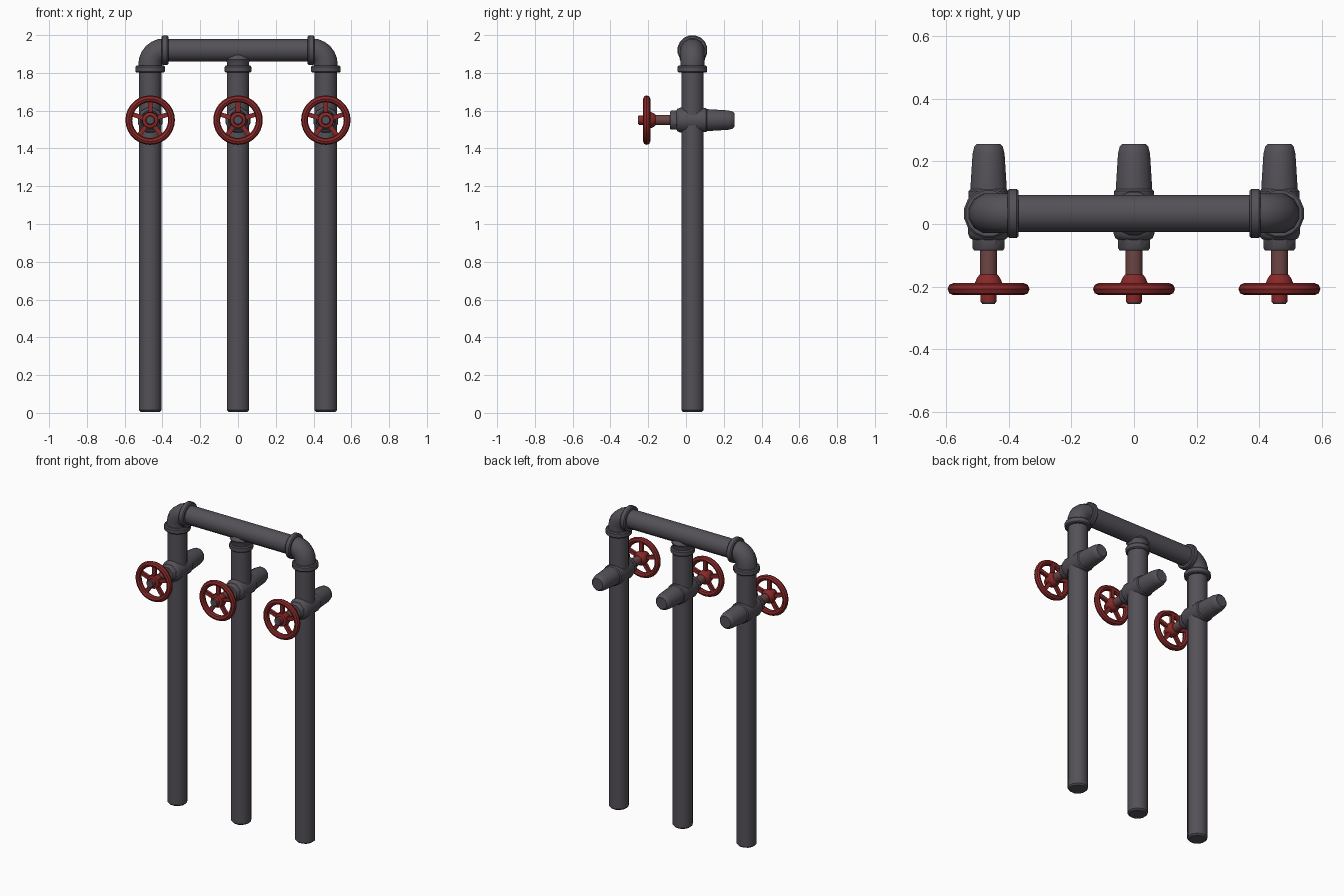
import bpy, bmesh, math
from mathutils import Vector, Matrix

if "Cube" in bpy.data.objects:
    bpy.data.objects.remove(bpy.data.objects["Cube"])

CY = 0.034      # depth of the pipe plane
HZ = 1.92       # height of the header pipe
VZ = 1.55       # height of the valves
PX = 0.465      # spacing of the pipes


def material(name, rgb):
    m = bpy.data.materials.new(name)
    m.diffuse_color = (*rgb, 1)
    m.use_nodes = True
    m.node_tree.nodes["Principled BSDF"].inputs["Base Color"].default_value = m.diffuse_color
    return m


IRON = material("dark grey iron", (0.088, 0.081, 0.095))
RED = material("wheel red", (0.25, 0.021, 0.021))
STEM = material("rusty stem", (0.15, 0.06, 0.058))


def finish(name, bm, mat, angle=40):
    bmesh.ops.recalc_face_normals(bm, faces=bm.faces)
    me = bpy.data.meshes.new(name)
    bm.to_mesh(me)
    bm.free()
    me.materials.append(mat)
    ob = bpy.data.objects.new(name, me)
    bpy.context.collection.objects.link(ob)
    bpy.ops.object.select_all(action='DESELECT')
    ob.select_set(True)
    bpy.context.view_layer.objects.active = ob
    bpy.ops.object.shade_smooth_by_angle(angle=math.radians(angle))
    return ob


def rings(name, stations, mat, n=12):
    """Skin circular rings: each station is (centre, axis, radius)."""
    bm = bmesh.new()
    loops = []
    for c, axis, r in stations:
        a = Vector(axis).normalized()
        side = Vector((0, 1, 0)) if abs(a.y) < 0.5 else Vector((1, 0, 0))
        up = a.cross(side)
        loops.append([bm.verts.new(Vector(c) + r * (
            side * math.cos((i + .5) * math.tau / n) + up * math.sin((i + .5) * math.tau / n)))
            for i in range(n)])
    for p, q in zip(loops, loops[1:]):
        for i in range(n):
            j = (i + 1) % n
            bm.faces.new((p[i], p[j], q[j], q[i]))
    bm.faces.new(loops[0])
    bm.faces.new(loops[-1])
    return finish(name, bm, mat)


def turned(name, base, axis, profile, mat, n=12):
    """Lathe a (distance, radius) profile along an axis."""
    a = Vector(axis)
    return rings(name, [(Vector(base) + a * d, a, r) for d, r in profile], mat, n)


def collar(name, base, axis, r, w=0.036):
    b = 0.006
    turned(name, base, axis, [(-w / 2, r - b), (-w / 2 + b, r), (w / 2 - b, r), (w / 2, r - b)], IRON, 16)


def handwheel(name, x):
    # rim, five spokes and hub joined in one mesh
    bm = bmesh.new()
    n, m = 28, 8
    g = [[bm.verts.new((x + (0.113 + 0.018 * math.cos(v)) * math.cos(u), -0.208 + 0.019 * math.sin(v),
                        VZ + (0.113 + 0.018 * math.cos(v)) * math.sin(u)))
          for v in [k * math.tau / m for k in range(m)]] for u in [k * math.tau / n for k in range(n)]]
    for i in range(n):
        for j in range(m):
            bm.faces.new((g[i][j], g[(i + 1) % n][j], g[(i + 1) % n][(j + 1) % m], g[i][(j + 1) % m]))
    for k in range(5):
        mat = (Matrix.Translation((x, -0.202, VZ)) @ Matrix.Rotation(-k * math.tau / 5, 4, 'Y')
               @ Matrix.Translation((0, 0, 0.065)) @ Matrix.Diagonal((0.024, 0.018, 0.085, 1)))
        bmesh.ops.create_cube(bm, size=1, matrix=mat)
    finish(name, bm, RED)


V = (0, -1, 0)
for label, x in (("left", -PX), ("middle", 0), ("right", PX)):
    # upright pipe with softened foot
    turned(label + "_upright_pipe", (x, CY, 0), (0, 0, 1),
           [(0.005, 0.052), (0.014, 0.061), (1.83, 0.061)], IRON)
    collar(label + "_pipe_collar", (x, CY, 1.82), (0, 0, 1), 0.072 if x == 0 else 0.08)
    # valve body crossing the pipe, with rounded tail at the back
    turned(label + "_valve_body", (x, 0, VZ), V,
           [(-0.118, 0.054), (-0.105, 0.066), (0.03, 0.068), (0.045, 0.062), (0.052, 0.05)], IRON)
    turned(label + "_valve_tail", (x, 0, VZ), V,
           [(-0.256, 0.038), (-0.248, 0.047), (-0.225, 0.053), (-0.1, 0.061), (-0.05, 0.061)], IRON)
    turned(label + "_packing_nut", (x, 0, VZ), V,
           [(0.04, 0.055), (0.078, 0.055), (0.084, 0.05)], IRON, 8)
    turned(label + "_valve_stem", (x, 0, VZ), V, [(0.075, 0.028), (0.175, 0.028)], STEM)
    # hand wheel, hub and end nut
    handwheel(label + "_hand_wheel", x)
    turned(label + "_wheel_hub", (x, 0, VZ), V,
           [(0.162, 0.03), (0.172, 0.038), (0.19, 0.046), (0.222, 0.042), (0.226, 0.026), (0.25, 0.026)], RED)
    turned(label + "_hub_cap", (x, 0, VZ), V, [(0.249, 0.025), (0.255, 0.021)], IRON)

# header pipe and middle tee neck
turned("header_pipe", (0, CY, HZ), (1, 0, 0), [(-0.39, 0.061), (0.39, 0.061)], IRON)
turned("tee_neck", (0, CY, 0), (0, 0, 1), [(1.82, 0.06), (1.855, 0.06), (1.872, 0.07), (1.9, 0.075)][:3]
       + [(1.9, 0.05)], IRON)

# corner elbows
for label, s in (("left", -1), ("right", 1)):
    R = 0.075
    path = [((s * PX, CY, 1.82), (0, 0, 1), 0.065)]
    for k in range(7):
        t = k * math.pi / 12
        path.append(((s * (PX - R + R * math.cos(t)), CY, HZ - R + R * math.sin(t)),
                     (-s * math.sin(t), 0, math.cos(t)), 0.065))
    rings(label + "_elbow", path, IRON)
    collar(label + "_elbow_collar", (s * 0.387, CY, HZ), (1, 0, 0), 0.08)
